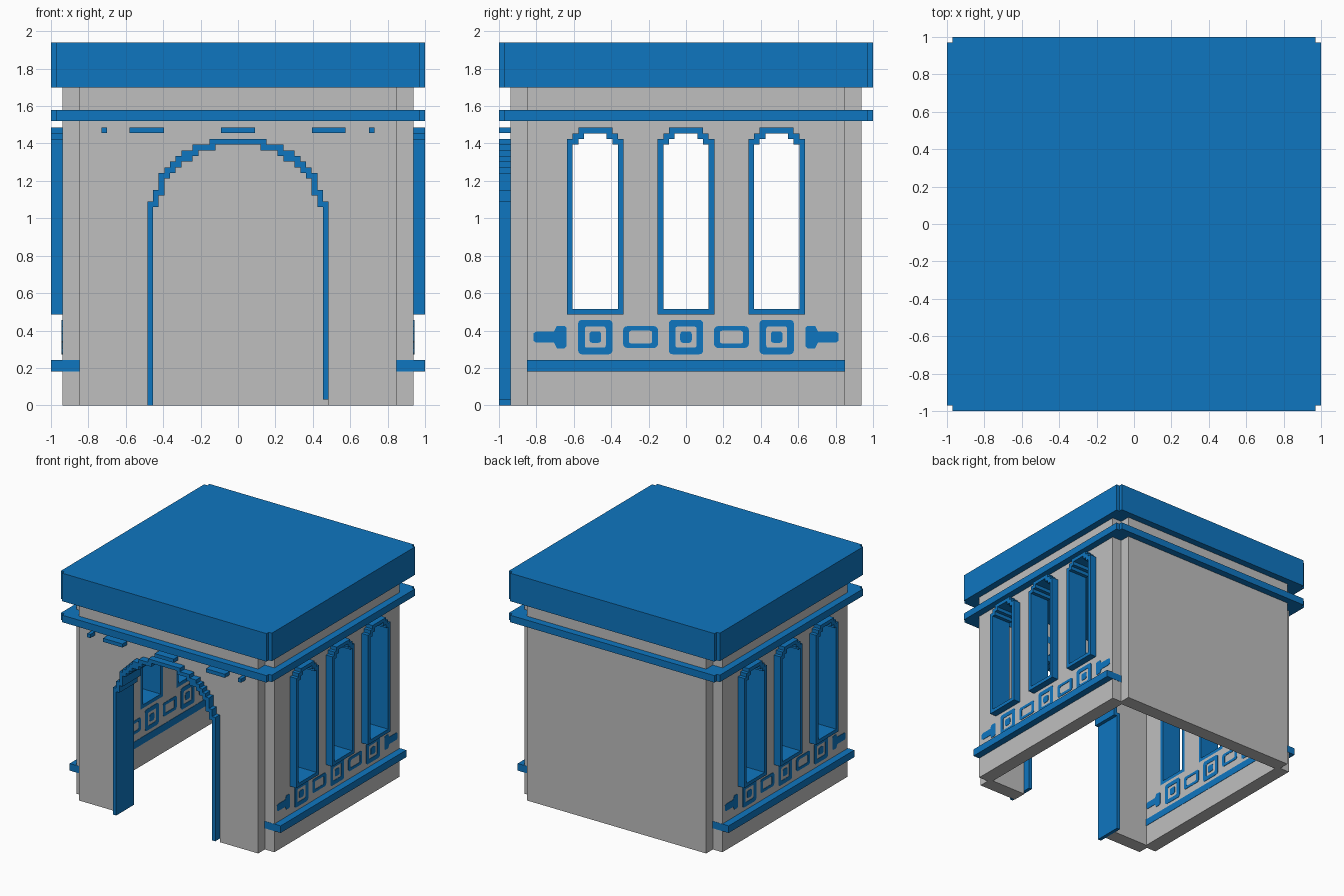
import bpy, bmesh, math
from mathutils import Matrix

if "Cube" in bpy.data.objects:
    bpy.data.objects.remove(bpy.data.objects["Cube"], do_unlink=True)

U = 1 / 33  # grid step of the blocky design


def material(name, rgb):
    m = bpy.data.materials.new(name)
    m.use_nodes = True
    m.diffuse_color = (*rgb, 1)
    m.node_tree.nodes["Principled BSDF"].inputs["Base Color"].default_value = (*rgb, 1)
    return m


GREY = material("stone_grey", (0.52, 0.52, 0.52))
BLUE = material("trim_blue", (0.0045, 0.181, 0.527))

# Local profile plane to world: columns are profile x, profile y, extrusion
PLANES = {
    "plan": Matrix.Identity(3),
    "front": Matrix(((1, 0, 0), (0, 0, -1), (0, 1, 0))),
    "side": Matrix(((0, 0, 1), (1, 0, 0), (0, 1, 0))),
}


def prism(name, loops, plane, lo, hi, mat):
    """Extrude closed outlines (nested ones become holes) from lo to hi."""
    cu = bpy.data.curves.new(name + "_profile", "CURVE")
    cu.dimensions, cu.fill_mode = "2D", "BOTH"
    cu.extrude = (hi - lo) / 2
    for loop in loops:
        sp = cu.splines.new("POLY")
        sp.points.add(len(loop) - 1)
        for p, (a, b) in zip(sp.points, loop):
            p.co = (a, b, 0, 1)
        sp.use_cyclic_u = True
    tmp = bpy.data.objects.new(name + "_profile", cu)
    bpy.context.scene.collection.objects.link(tmp)
    dg = bpy.context.evaluated_depsgraph_get()
    me = bpy.data.meshes.new_from_object(tmp.evaluated_get(dg))
    bpy.data.objects.remove(tmp, do_unlink=True)
    bpy.data.curves.remove(cu)
    me.name = name
    me.transform(PLANES[plane].to_4x4() @ Matrix.Translation((0, 0, (lo + hi) / 2)))
    bm = bmesh.new()
    bm.from_mesh(me)
    bmesh.ops.remove_doubles(bm, verts=bm.verts, dist=1e-5)
    bmesh.ops.recalc_face_normals(bm, faces=bm.faces)
    for f in bm.faces:
        f.smooth = False
        f.material_index = 0
    bm.to_mesh(me)
    bm.free()
    me.materials.clear()
    me.materials.append(mat)
    ob = bpy.data.objects.new(name, me)
    bpy.context.scene.collection.objects.link(ob)
    return ob


def rect(x0, x1, y0, y1):
    return [(x0, y0), (x1, y0), (x1, y1), (x0, y1)]


def rounded(cx, cy, hw, hh, r):
    pts = []
    for q, (sx, sy) in enumerate(((1, 1), (-1, 1), (-1, -1), (1, -1))):
        for k in range(4):
            t = math.radians(90 * q + 30 * k)
            pts.append((cx + sx * (hw - r) + r * math.cos(t),
                        cy + sy * (hh - r) + r * math.sin(t)))
    return pts


def notched(h, n):
    """Square of half size h with a small square cut from each corner."""
    i = h - n
    return [(-i, -h), (i, -h), (i, -i), (h, -i), (h, i), (i, i),
            (i, h), (-i, h), (-i, i), (-h, i), (-h, -i), (-i, -i)]


def stepped(half, cx=0):
    """Mirror a left half outline in grid steps into a full outline."""
    left = [((cx + x) * U, z * U) for x, z in half]
    right = [((cx - x) * U, z * U) for x, z in reversed(half)]
    return left + right


OUT, IN, POST = 31 * U, 27 * U, 28 * U
WALL_TOP = 1.71

# Stepped arch of the doorway
arch_out = [(-16, 0), (-16, 36), (-15, 36), (-15, 38), (-14, 38), (-14, 41), (-13, 41),
            (-13, 42), (-12, 42), (-12, 43), (-11, 43), (-11, 44), (-10, 44), (-10, 45),
            (-8, 45), (-8, 46), (-5, 46), (-5, 47)]
arch_in = [(-15, 0), (-15, 35), (-14, 35), (-14, 37), (-13, 37), (-13, 40), (-12, 40),
           (-12, 41), (-11, 41), (-11, 42), (-10, 42), (-10, 43), (-8, 43), (-8, 44),
           (-7, 44), (-7, 45), (-4, 45), (-4, 46)]
outer, inner = stepped(arch_out), stepped(arch_in)

# Front wall around the doorway, and plain back wall
front = [(-POST, 0)] + outer + [(POST, 0), (POST, WALL_TOP), (-POST, WALL_TOP)]
prism("front_wall", [front], "front", IN, OUT, GREY)
prism("back_wall", [rect(-POST, POST, 0, WALL_TOP)], "front", -OUT, -IN, GREY)

# Door frame stands proud of the wall on both sides; its +x foot is one step short
frame = outer + inner[::-1]
frame = [(x, U if x > 0 and z == 0 else z) for x, z in frame]
prism("door_frame", [frame], "front", 25 * U, 1, BLUE)

# Small blocks above the door
blocks = [rect(a, b, 1.455, 1.486) for a, b in
          ((-0.73, -0.70), (-0.58, -0.395), (-0.09, 0.09), (0.395, 0.575), (0.70, 0.73))]
prism("door_blocks", blocks, "front", OUT - 0.01, 1, BLUE)

# Window outlines
win_out = [(-5, 16), (-5, 47), (-4, 47), (-4, 48), (-3, 48), (-3, 49)]
win_in = [(-4, 17), (-4, 46), (-3, 46), (-3, 47), (-2, 47), (-2, 48)]
centres = (-16, 0, 16)
holes = [stepped(win_out, c) for c in centres]

# Inlaid ornament row
Z = 0.365
ornaments = []
for c in (-0.485, 0, 0.485):
    ornaments += [rounded(c, Z, 0.092, 0.092, 0.02), rounded(c, Z, 0.056, 0.056, 0.01),
                  rounded(c, Z, 0.031, 0.031, 0.015)]
for c in (-0.243, 0.243):
    ornaments += [rounded(c, Z, 0.093, 0.058, 0.02), rounded(c, Z, 0.062, 0.034, 0.012)]
for s in (-1, 1):
    ornaments.append([(s * y, Z + z) for y, z in (
        (0.64, -0.05), (0.65, -0.06), (0.69, -0.06), (0.705, -0.03), (0.80, -0.03),
        (0.815, -0.02), (0.815, 0.02), (0.80, 0.03), (0.705, 0.03), (0.69, 0.06),
        (0.65, 0.06), (0.64, 0.05))])

# Both side walls with windows, sill band and ornaments
for side, s in (("left", 1), ("right", -1)):
    def span(a, b):
        return (a, b) if s > 0 else (-b, -a)
    prism(side + "_wall", [rect(-POST, POST, 0, WALL_TOP)] + holes, "side", *span(IN, OUT), GREY)
    for i, c in enumerate(centres):
        prism(f"{side}_window_frame_{i + 1}", [holes[i], stepped(win_in, c)],
              "side", *span(IN, 1), BLUE)
    prism(side + "_sill_band", [rect(-POST - 0.002, POST + 0.002, 0.182, 0.243)],
          "side", *span(IN - 0.003, 1), BLUE)
    prism(side + "_ornaments", ornaments, "side", *span(IN - 0.003, OUT + 0.003), BLUE)

# Cornice ring and flat roof slab
prism("cornice", [notched(1, U), rect(-IN + 0.003, IN - 0.003, -IN + 0.003, IN - 0.003)],
      "plan", 1.52, 1.58, BLUE)
prism("roof_slab", [notched(1, U)], "plan", 1.70, 1.94, BLUE)
